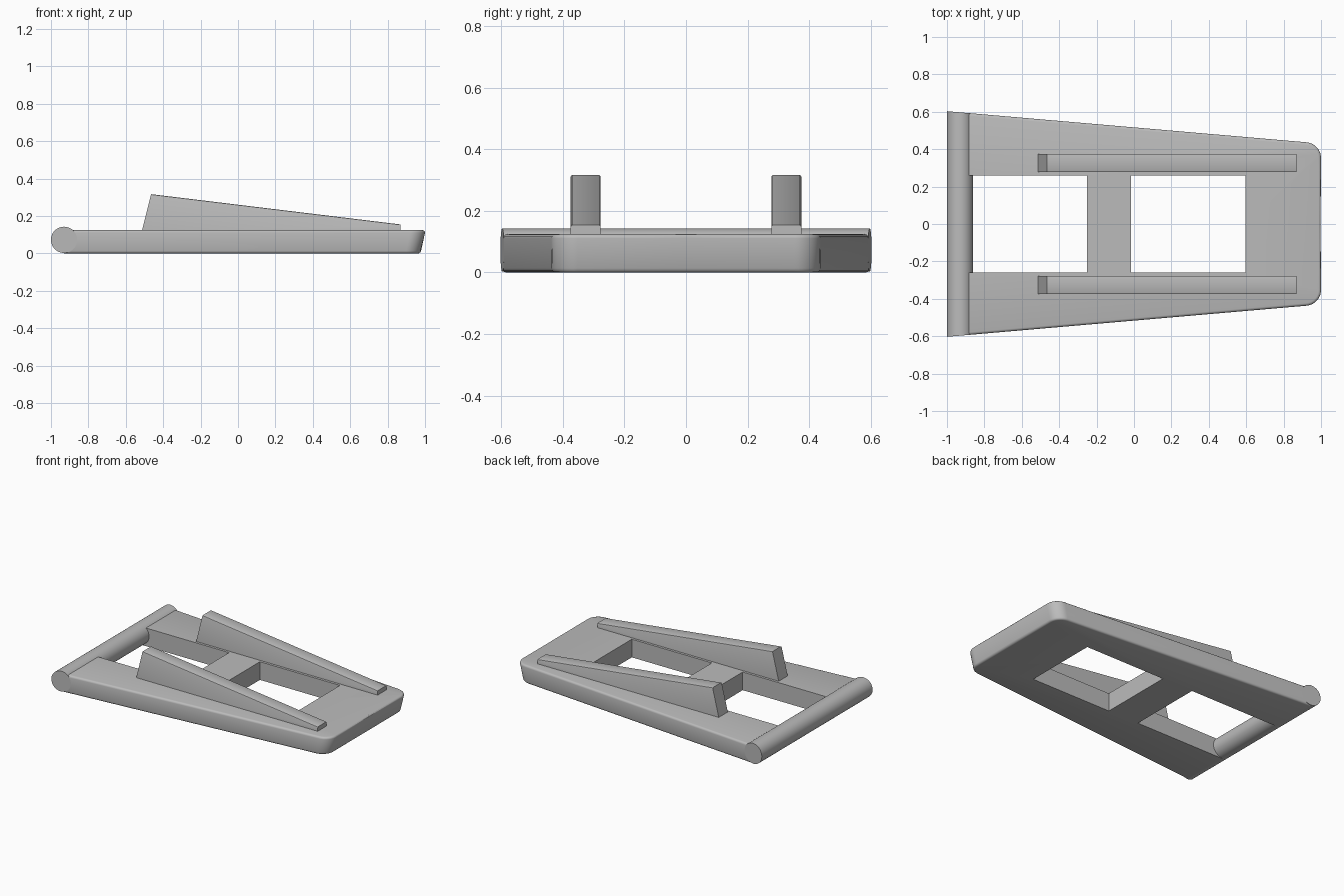
import bpy, bmesh, math
from mathutils import Vector

cube = bpy.data.objects.get("Cube")
if cube:
    bpy.data.objects.remove(cube, do_unlink=True)

grey = bpy.data.materials.new("plain grey")
grey.use_nodes = True
grey.diffuse_color = (0.5, 0.5, 0.5, 1)
grey.node_tree.nodes["Principled BSDF"].inputs["Base Color"].default_value = (0.5, 0.5, 0.5, 1)

DECK = 0.125


def side_y(x):
    """Half width of the tapering body."""
    return 0.603 - 0.0865 * (x + 1)


def prism(points, offset):
    """Closed outline swept along an offset."""
    bm = bmesh.new()
    face = bm.faces.new([bm.verts.new(p) for p in points])
    swept = bmesh.ops.extrude_face_region(bm, geom=[face], use_keep_orig=True)
    verts = [g for g in swept["geom"] if isinstance(g, bmesh.types.BMVert)]
    bmesh.ops.translate(bm, verts=verts, vec=Vector(offset))
    bmesh.ops.recalc_face_normals(bm, faces=bm.faces)
    return bm


def finish(name, bm, smooth=True):
    mesh = bpy.data.meshes.new(name)
    bm.to_mesh(mesh)
    bm.free()
    mesh.materials.append(grey)
    ob = bpy.data.objects.new(name, mesh)
    bpy.context.collection.objects.link(ob)
    if smooth:
        bpy.ops.object.select_all(action='DESELECT')
        ob.select_set(True)
        bpy.context.view_layer.objects.active = ob
        bpy.ops.object.shade_smooth_by_angle(angle=math.radians(32))
    return ob


# Frame: comb-shaped half outline, mirrored to close the two windows
arc = [(0.915 + 0.085 * math.cos(math.radians(a)), 0.352 + 0.085 * math.sin(math.radians(a)))
       for a in [i * 85 / 10 for i in range(11)]]
outer = [(1.0, 0)] + arc + [(-0.93, side_y(-0.93))]
inner = [(-0.93, 0.26), (-0.25, 0.26), (-0.25, 0), (-0.015, 0),
         (-0.015, 0.26), (0.595, 0.26), (0.595, 0)]
bm = prism([(x, y, 0) for x, y in outer + inner], (0, 0, DECK))


def on_rim(v):
    return v.co.x > 0.99 or abs(v.co.y - side_y(v.co.x)) < 0.002 or (v.co.x > 0.9 and v.co.y > 0.3)


rim = [e for e in bm.edges
       if all(on_rim(v) for v in e.verts) and abs(e.verts[0].co.z - e.verts[1].co.z) < 0.001]
for v in bm.verts:                      # nose leans back towards the bottom
    if v.co.x > 0.9 and v.co.z < 0.01:
        v.co.x -= 0.024
bmesh.ops.bevel(bm, geom=rim, offset=0.014, segments=3, profile=0.5, affect='EDGES')
middle = [f for f in bm.faces if all(abs(v.co.y) < 0.0005 for v in f.verts)]
bmesh.ops.delete(bm, geom=middle, context='FACES')
frame = finish("frame", bm)
mirror = frame.modifiers.new("mirror", 'MIRROR')
mirror.use_axis = (False, True, False)
mirror.use_clip = True

# Round end bar, its ends cut along the taper of the body
ring = [(-0.93 + 0.07 * math.cos(t), 0.073 + 0.07 * math.sin(t))
        for t in [i * math.tau / 48 for i in range(48)]]
bm = prism([(x, -1, z) for x, z in ring], (0, 2, 0))
for v in bm.verts:
    v.co.y = math.copysign(side_y(v.co.x), v.co.y)
finish("end_bar", bm)

# Sloping wedge rails
for name, y in (("right_rail", -0.375), ("left_rail", 0.277)):
    profile = [(-0.515, DECK - 0.01), (-0.465, 0.317), (0.87, 0.155), (0.87, DECK - 0.01)]
    bm = prism([(x, y, z) for x, z in profile], (0, 0.098, 0))
    tops = [e for e in bm.edges if all(v.co.z > DECK for v in e.verts)
            and abs(e.verts[0].co.y - e.verts[1].co.y) < 0.001]
    bmesh.ops.bevel(bm, geom=tops, offset=0.007, segments=2, profile=0.5, affect='EDGES')
    finish(name, bm)
